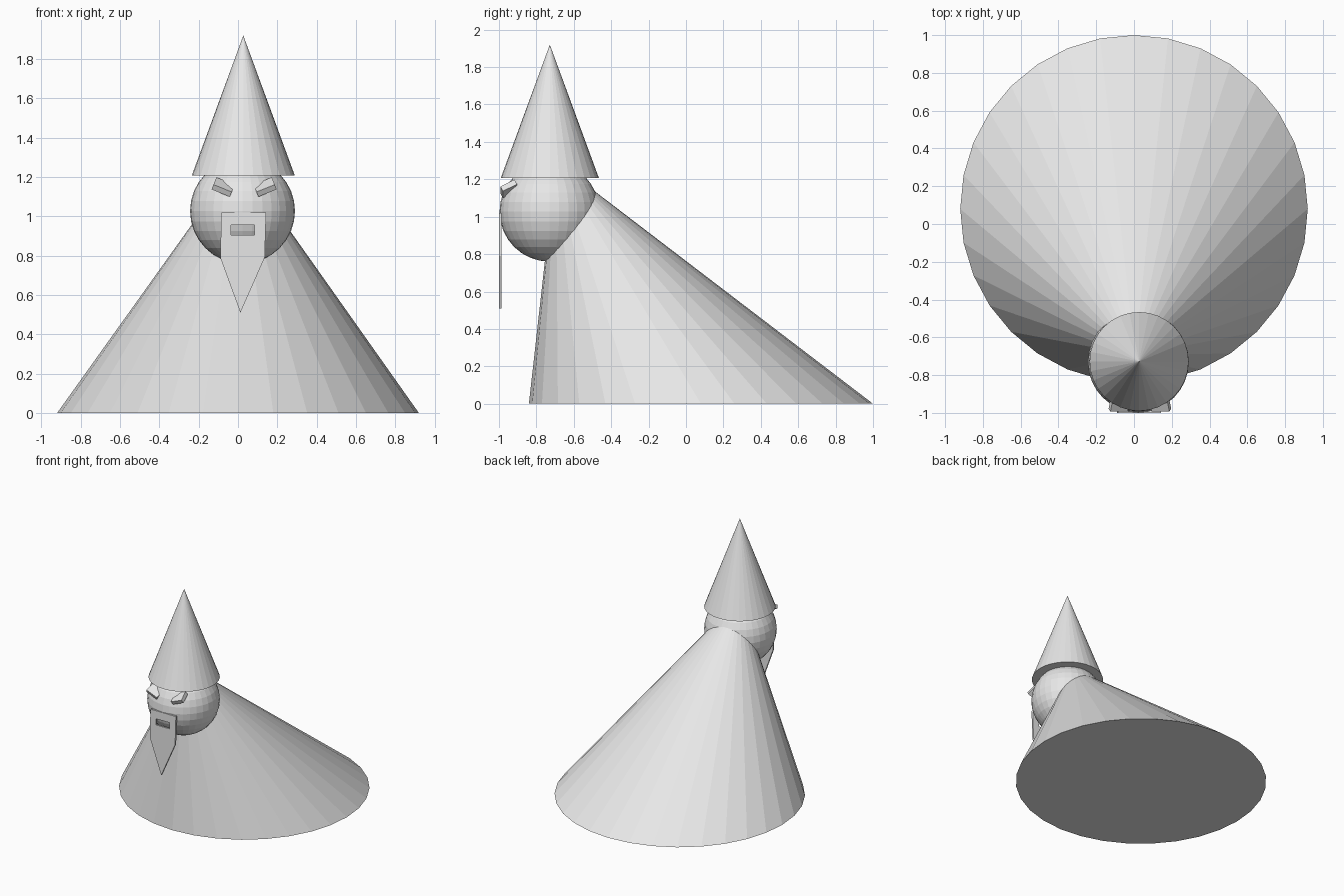
import bpy
import bmesh
from math import radians
from mathutils import Euler, Matrix, Vector

cube = bpy.data.objects.get("Cube")
if cube:
    bpy.data.objects.remove(cube, do_unlink=True)

# Single plain grey
grey = bpy.data.materials.new("plain_grey")
grey.use_nodes = True
colour = (0.8, 0.8, 0.8, 1)
grey.diffuse_color = colour
grey.node_tree.nodes["Principled BSDF"].inputs["Base Color"].default_value = colour


def finish(name, bm):
    """Turn a bmesh into a flat-shaded grey object."""
    bmesh.ops.recalc_face_normals(bm, faces=bm.faces)
    mesh = bpy.data.meshes.new(name)
    bm.to_mesh(mesh)
    bm.free()
    mesh.materials.append(grey)
    obj = bpy.data.objects.new(name, mesh)
    bpy.context.collection.objects.link(obj)
    return obj


def leaning_cone(name, centre, radius, tip):
    """Closed cone whose tip may sit off the centre of its base."""
    bm = bmesh.new()
    bmesh.ops.create_circle(bm, cap_ends=True, segments=32, radius=radius,
                            matrix=Matrix.Translation(centre))
    rim = list(bm.edges)
    apex = bm.verts.new(tip)
    for edge in rim:
        bm.faces.new((*edge.verts, apex))
    return finish(name, bm)


def box(name, centre, size, turn=(0, 0, 0)):
    bm = bmesh.new()
    rotation = Euler([radians(a) for a in turn]).to_matrix().to_4x4()
    bmesh.ops.create_cube(bm, size=1, matrix=Matrix.Translation(centre)
                          @ rotation @ Matrix.Diagonal((*size, 1)))
    return finish(name, bm)


# Cloak leaning forward, and the pointed hat
leaning_cone("cloak", (0, 0.08, 0), 0.92, (0.005, -0.695, 1.294))
leaning_cone("hat", (0.027, -0.728, 1.208), 0.262, (0.027, -0.728, 1.92))

# Head
bm = bmesh.new()
bmesh.ops.create_uvsphere(bm, u_segments=32, v_segments=16, radius=0.267,
                          matrix=Matrix.Translation((0.023, -0.73, 1.027)))
finish("head", bm)

# Brows slanting down towards the nose
for side, name in ((-1, "right_brow"), (1, "left_brow")):
    box(name, (0.031 + side * 0.107, -0.948, 1.149), (0.1, 0.085, 0.03),
        (28, -side * 22, 0))

# Beard plate with a pointed end
outline = [(-0.085, 1.02), (0.143, 1.02), (0.136, 0.79), (0.012, 0.51), (-0.09, 0.79)]
bm = bmesh.new()
front = bm.faces.new([bm.verts.new((x, -1, z)) for x, z in outline])
back = bmesh.ops.extrude_face_region(bm, geom=[front], use_keep_orig=True)
bmesh.ops.translate(bm, vec=Vector((0, 0.014, 0)),
                    verts=[v for v in back["geom"] if isinstance(v, bmesh.types.BMVert)])
beard = finish("beard", bm)

# Mouth slot cut through the beard
cutter = box("mouth_cutter", (0.025, -0.99, 0.93), (0.12, 0.1, 0.05))
cutter.hide_render = True
cutter.hide_viewport = True
slot = beard.modifiers.new("mouth_slot", 'BOOLEAN')
slot.operation = 'DIFFERENCE'
slot.solver = 'EXACT'
slot.object = cutter
